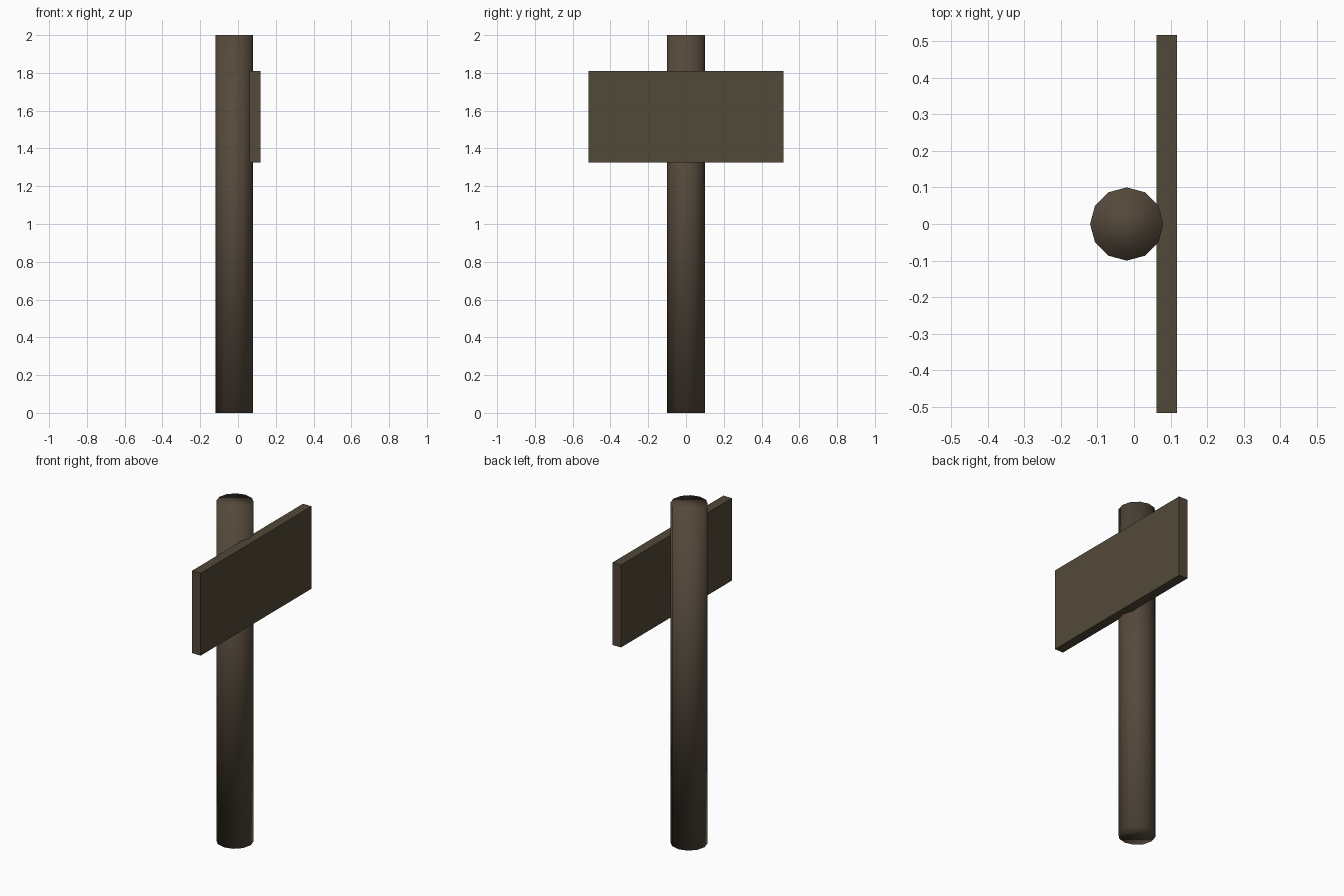
import bpy

if "Cube" in bpy.data.objects:
    bpy.data.objects.remove(bpy.data.objects["Cube"])


def material(name, rgb):
    m = bpy.data.materials.new(name)
    m.diffuse_color = (*rgb, 1.0)
    m.use_nodes = True
    m.node_tree.nodes["Principled BSDF"].inputs["Base Color"].default_value = m.diffuse_color
    return m


post_wood = material("brown wood", (0.090, 0.066, 0.044))
board_wood = material("olive brown wood", (0.083, 0.067, 0.041))

# Round post: twelve sides, shaded smooth all over
bpy.ops.mesh.primitive_cylinder_add(vertices=12, radius=0.1, depth=2.0,
                                    location=(-0.02, 0, 1.0),
                                    rotation=(0, 0, 0))
post = bpy.context.object
post.name = "post"
post.data.materials.append(post_wood)
bpy.ops.object.shade_smooth()

# Flat sign board fixed to the right side of the post
x0, x1, z0, z1, half = 0.062, 0.118, 1.325, 1.81, 0.516
bpy.ops.mesh.primitive_cube_add(size=1, location=((x0 + x1) / 2, 0, (z0 + z1) / 2))
board = bpy.context.object
board.name = "sign_board"
board.scale = (x1 - x0, 2 * half, z1 - z0)
bpy.ops.object.transform_apply(location=False, rotation=False, scale=True)
board.data.materials.append(board_wood)
board.data.materials.append(post_wood)

# Browner end grain on the two short ends
for f in board.data.polygons:
    f.material_index = 1 if abs(f.normal.y) > 0.5 else 0
